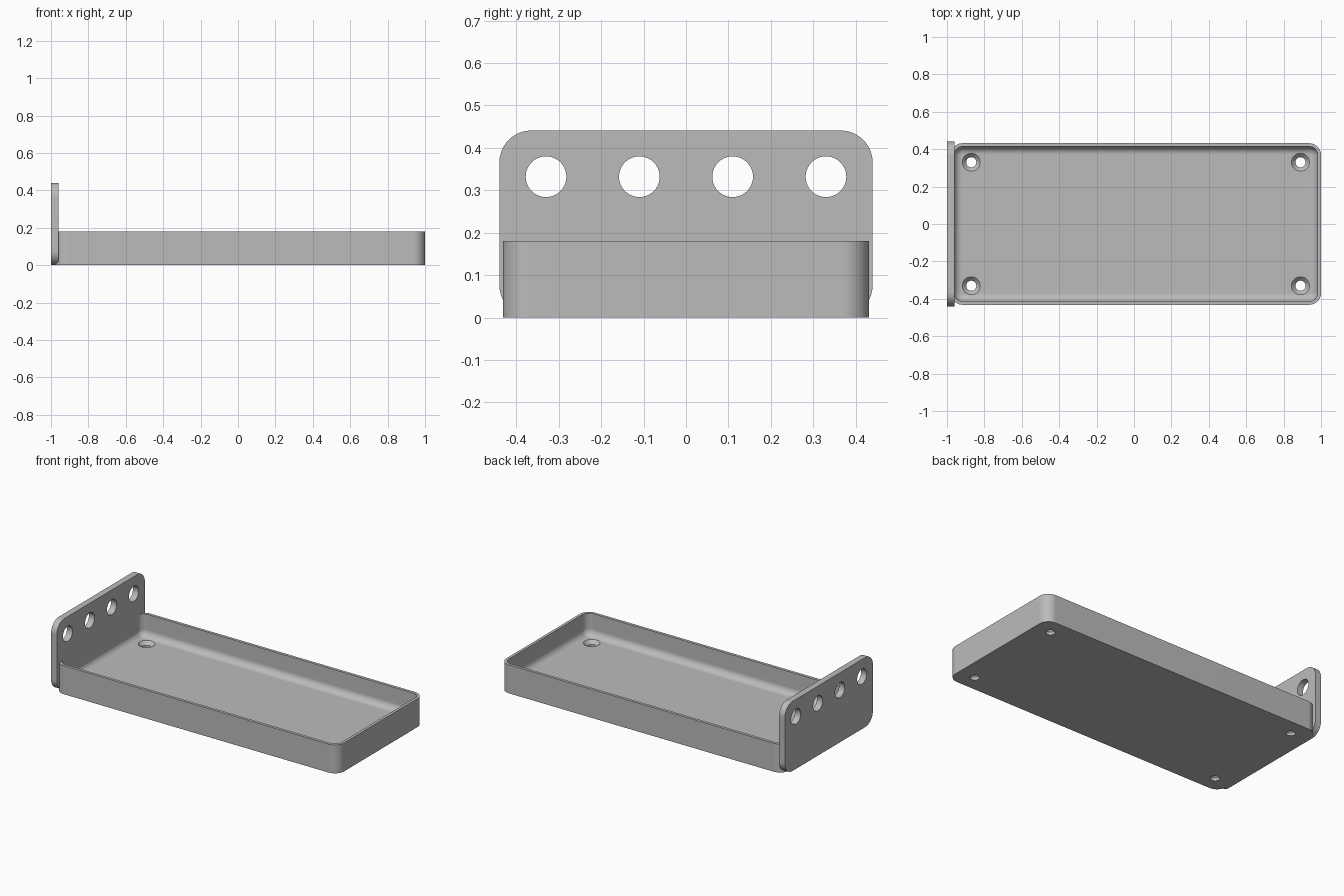
import bpy, bmesh
from math import pi, sin, cos
from mathutils import Matrix

if "Cube" in bpy.data.objects:
    bpy.data.objects.remove(bpy.data.objects["Cube"], do_unlink=True)

grey = bpy.data.materials.new("plain_grey")
grey.use_nodes = True
COLOUR = (0.5, 0.5, 0.5, 1)
grey.diffuse_color = COLOUR
grey.node_tree.nodes["Principled BSDF"].inputs["Base Color"].default_value = COLOUR


def rounded_rect(hx, hy, r, seg=10):
    """Outline of a rectangle with rounded corners, counter-clockwise."""
    pts = []
    for k, (sx, sy) in enumerate([(1, 1), (-1, 1), (-1, -1), (1, -1)]):
        for i in range(seg + 1):
            a = (k + i / seg) * pi / 2
            pts.append((sx * (hx - r) + r * cos(a), sy * (hy - r) + r * sin(a)))
    return pts


def loft(name, rings, matrix=Matrix()):
    """Skin a stack of (outline, z) rings and cap both ends."""
    bm = bmesh.new()
    loops = [[bm.verts.new((x, y, z)) for x, y in pts] for pts, z in rings]
    for a, b in zip(loops, loops[1:]):
        for i in range(len(a)):
            j = (i + 1) % len(a)
            bm.faces.new((a[i], a[j], b[j], b[i]))
    bm.faces.new(loops[0][::-1])
    bm.faces.new(loops[-1])
    bm.transform(matrix)
    bmesh.ops.recalc_face_normals(bm, faces=bm.faces)
    mesh = bpy.data.meshes.new(name)
    bm.to_mesh(mesh)
    bm.free()
    mesh.materials.append(grey)
    obj = bpy.data.objects.new(name, mesh)
    bpy.context.collection.objects.link(obj)
    return obj


def circle(r, seg=40):
    return [(r * cos(2 * pi * i / seg), r * sin(2 * pi * i / seg)) for i in range(seg)]


def activate(obj):
    bpy.ops.object.select_all(action="DESELECT")
    obj.select_set(True)
    bpy.context.view_layer.objects.active = obj


def cut(obj, cutters):
    activate(obj)
    for cutter in cutters:
        cutter.hide_render = True
        mod = obj.modifiers.new("hole", "BOOLEAN")
        mod.operation = "DIFFERENCE"
        mod.solver = "EXACT"
        mod.object = cutter
        bpy.ops.object.modifier_apply(modifier=mod.name)
        bpy.data.objects.remove(cutter, do_unlink=True)


def finish(obj):
    activate(obj)
    bpy.ops.object.shade_smooth_by_angle(angle=pi / 6)
    mod = obj.modifiers.new("even_shading", "WEIGHTED_NORMAL")
    mod.keep_sharp = True


# Tray: outer wall, thin rim, inner wall, fillet down to the floor
HX, HY, HEIGHT, CORNER = 0.99, 0.432, 0.18, 0.064
WALL, FLOOR, FILLET = 0.018, 0.04, 0.042
CENTRE_X = 0.01


def inset(d):
    return rounded_rect(HX - d, HY - d, CORNER - d)


rings = [(inset(0), 0), (inset(0), HEIGHT), (inset(WALL), HEIGHT)]
for i in range(9):
    a = i / 8 * pi / 2
    rings.append((inset(WALL + FILLET * (1 - cos(a))), FLOOR + FILLET * (1 - sin(a))))
tray = loft("tray", rings, Matrix.Translation((CENTRE_X, 0, 0)))

# Countersunk screw holes in the tray floor
HOLE, SINK = 0.027, 0.048
screw_profile = [(HOLE, -0.05), (HOLE, 0.018), (SINK, FLOOR), (SINK, FLOOR + 0.02)]
cut(tray, [loft("screw_cutter", [(circle(r), z) for r, z in screw_profile],
                Matrix.Translation((CENTRE_X + 0.88 * sx, 0.33 * sy, 0)))
           for sx in (-1, 1) for sy in (-1, 1)])
finish(tray)

# Upright end plate with rounded corners and a row of four round holes
TURN = Matrix.Rotation(pi / 2, 4, "Y")
outline = rounded_rect(0.22, 0.44, 0.075)
plate = loft("end_plate", [(outline, 0), (outline, 0.04)],
             Matrix.Translation((-1, 0, 0.221)) @ TURN)
cut(plate, [loft("plate_cutter", [(circle(0.048), -0.1), (circle(0.048), 0.1)],
                 Matrix.Translation((-0.98, y, 0.332)) @ TURN)
            for y in (-0.33, -0.11, 0.11, 0.33)])
finish(plate)
